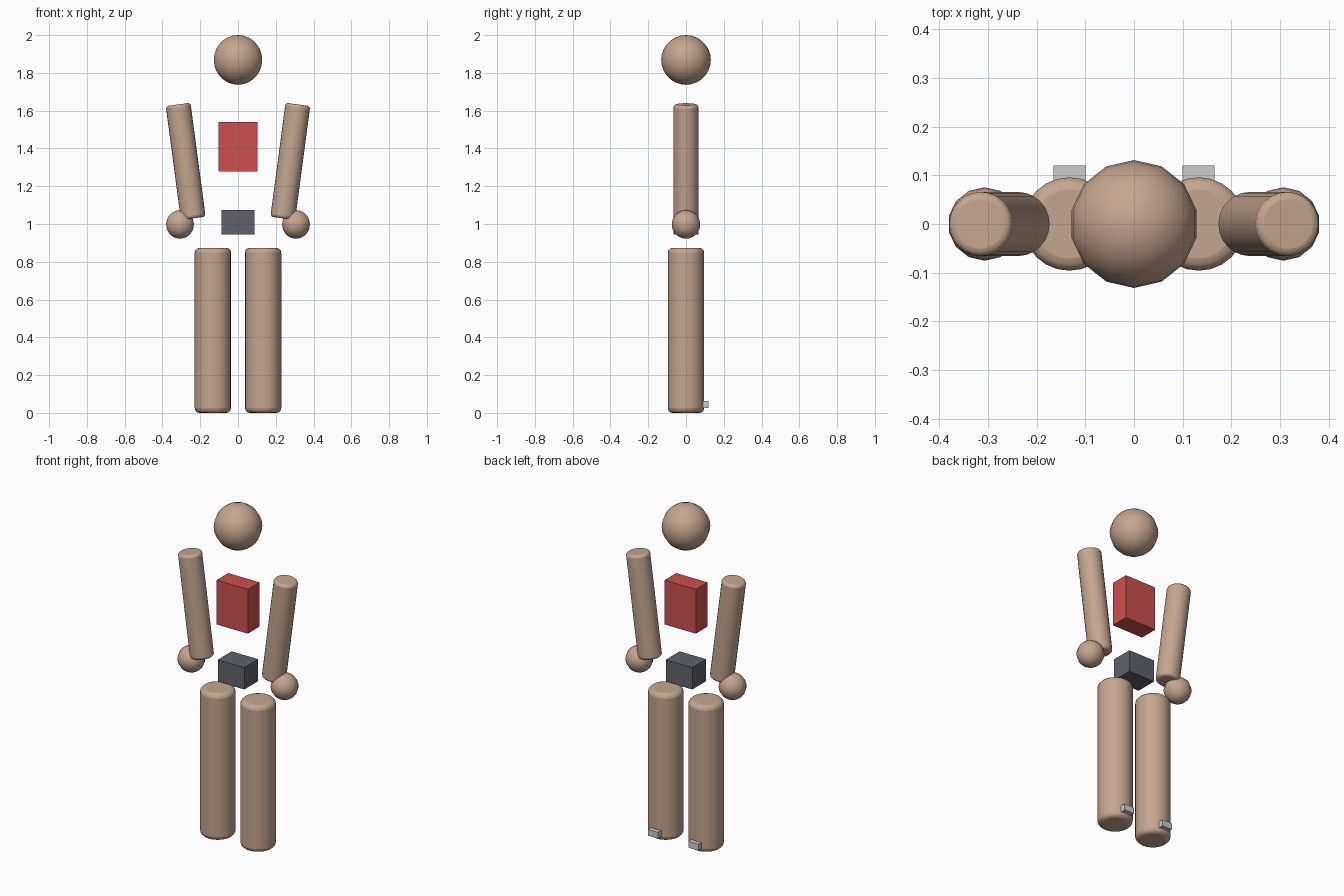
import bpy, math
from mathutils import Vector

if "Cube" in bpy.data.objects:
    bpy.data.objects.remove(bpy.data.objects["Cube"])


def material(name, rgb):
    m = bpy.data.materials.new(name)
    m.diffuse_color = (*rgb, 1)
    m.use_nodes = True
    m.node_tree.nodes["Principled BSDF"].inputs["Base Color"].default_value = m.diffuse_color
    return m


SKIN = material("skin", (0.55, 0.38, 0.28))
RED = material("red", (0.61, 0.08, 0.08))
DARK = material("dark", (0.12, 0.12, 0.15))


def finish(ob, name, mat=None):
    ob.name = name
    if mat:
        ob.data.materials.append(mat)
    return ob


def ball(name, centre, r):
    bpy.ops.mesh.primitive_uv_sphere_add(segments=14, ring_count=14, radius=r, location=centre)
    bpy.ops.object.shade_smooth()
    return finish(bpy.context.object, name, SKIN)


def box(name, lo, hi, mat=None):
    lo, hi = Vector(lo), Vector(hi)
    bpy.ops.mesh.primitive_cube_add(size=1, location=(lo + hi) / 2)
    ob = bpy.context.object
    ob.scale = hi - lo
    bpy.ops.object.transform_apply(location=False, rotation=False, scale=True)
    return finish(ob, name, mat)


def limb(name, bottom, top, r, bevel):
    # cylinder between two points with softened rims
    bottom, top = Vector(bottom), Vector(top)
    axis = top - bottom
    bpy.ops.mesh.primitive_cylinder_add(vertices=24, radius=r, depth=axis.length,
                                        location=(bottom + top) / 2)
    ob = bpy.context.object
    ob.rotation_euler = (0, math.atan2(axis.x, axis.z), 0)
    mod = ob.modifiers.new("rim", 'BEVEL')
    mod.width = bevel
    mod.segments = 3
    mod.limit_method = 'ANGLE'
    mod.angle_limit = math.radians(40)
    bpy.ops.object.shade_smooth_by_angle(angle=math.radians(40))
    return finish(ob, name, SKIN)


# head and body blocks
ball("head", (0, 0, 1.8685), 0.1315)
box("chest_block", (-0.103, -0.055, 1.277), (0.103, 0.055, 1.541), RED)
box("hip_block", (-0.087, -0.065, 0.944), (0.087, 0.065, 1.075), DARK)

# arms, hands, legs and heel blocks on both sides
for side, s in (("left", -1), ("right", 1)):
    limb(side + "_arm", (s * 0.237, 0, 1.03), (s * 0.317, 0, 1.633), 0.066, 0.015)
    ball(side + "_hand", (s * 0.307, 0, 0.998), 0.0755)
    limb(side + "_leg", (s * 0.133, 0, 0), (s * 0.133, 0, 0.874), 0.096, 0.025)
    box(side + "_heel_block", (s * 0.133 - 0.033, 0.08, 0.026), (s * 0.133 + 0.033, 0.12, 0.064))
